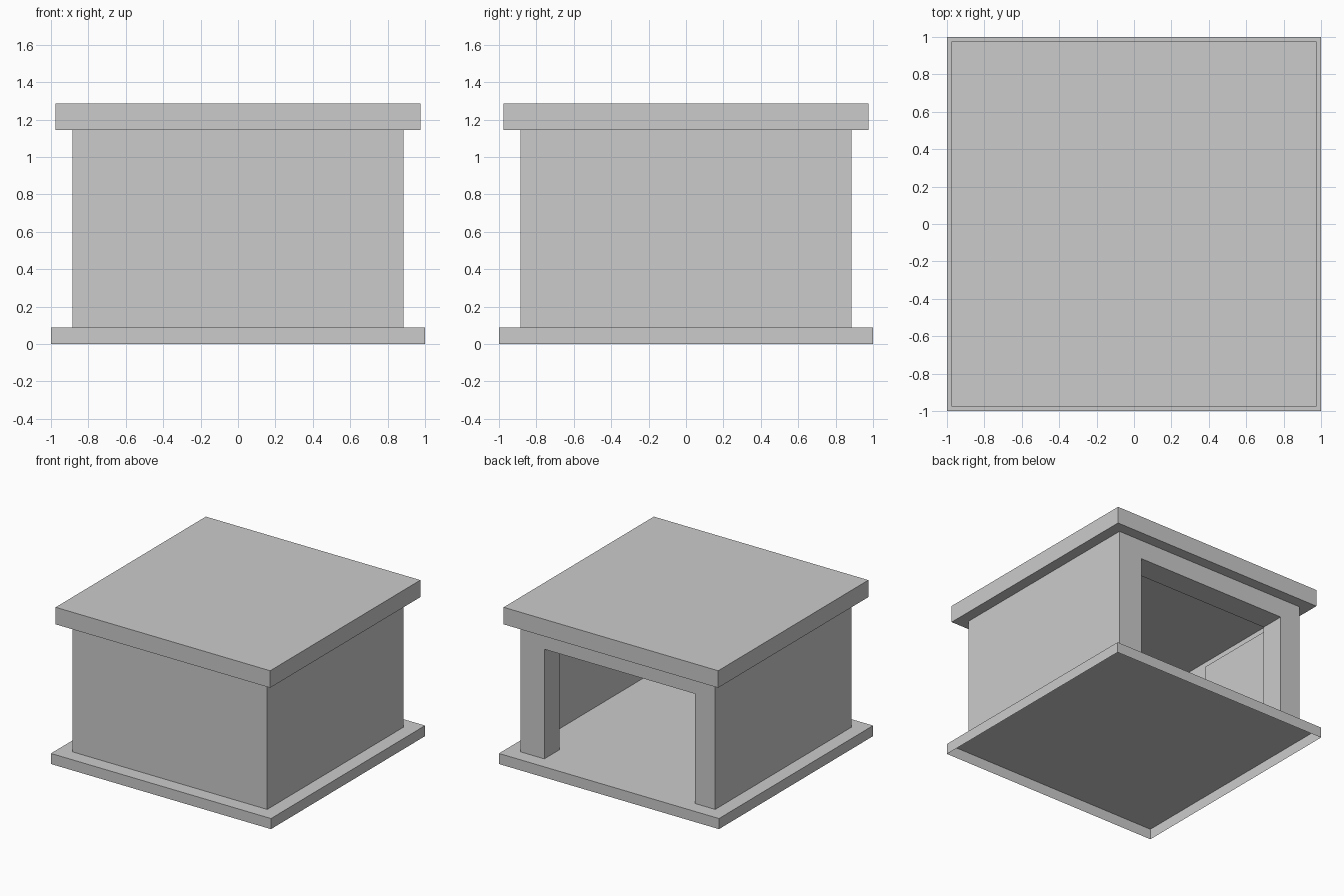
import bpy
import bmesh
from mathutils import Vector

cube = bpy.data.objects.get("Cube")
if cube:
    bpy.data.objects.remove(cube, do_unlink=True)

# Single plain grey for the whole building
grey = bpy.data.materials.new("light_grey")
grey.use_nodes = True
colour = (0.6, 0.6, 0.6, 1)
grey.diffuse_color = colour
grey.node_tree.nodes["Principled BSDF"].inputs["Base Color"].default_value = colour


def box(name, low, high, open_bottom=False):
    """Flat-shaded box between two corners, optionally without its underside."""
    low, high = Vector(low), Vector(high)
    bm = bmesh.new()
    bmesh.ops.create_cube(bm, size=1)
    for v in bm.verts:
        v.co = (low + high) / 2 + v.co * (high - low)
    bm.normal_update()
    if open_bottom:
        under = [f for f in bm.faces if f.normal.z < -0.5]
        bmesh.ops.delete(bm, geom=under, context="FACES")
    mesh = bpy.data.meshes.new(name)
    bm.to_mesh(mesh)
    bm.free()
    mesh.materials.append(grey)
    obj = bpy.data.objects.new(name, mesh)
    bpy.context.collection.objects.link(obj)
    return obj


FLOOR, CEILING, TOP = 0.087, 1.145, 1.285
WALL, ROOF = 0.885, 0.975
THIN = 0.005                          # sheet walls
FRAME_Y = WALL - 0.2                  # inner face of the doorway frame
LEFT, RIGHT, HEAD = 0.668, -0.70, 0.988   # doorway edges

# Hollow floor slab and solid roof slab
box("floor_slab", (-1, -1, 0), (1, 1, FLOOR), open_bottom=True)
box("roof_slab", (-ROOF, -ROOF, CEILING), (ROOF, ROOF, TOP))

# Thin front and side walls
box("front_wall", (-WALL, -WALL, FLOOR), (WALL, -WALL + THIN, CEILING))
for name, x in (("left_wall", WALL - THIN), ("right_wall", -WALL)):
    box(name, (x, -WALL + THIN, FLOOR), (x + THIN, FRAME_Y, CEILING))

# Deep frame around the wide doorway at the back
box("left_pillar", (LEFT, FRAME_Y, FLOOR), (WALL, WALL, HEAD))
box("right_pillar", (-WALL, FRAME_Y, FLOOR), (RIGHT, WALL, HEAD))
box("lintel", (-WALL, FRAME_Y, HEAD), (WALL, WALL, CEILING))

# Shallow panel on the inside of the right wall
box("inner_panel", (-WALL + THIN, -0.21, FLOOR), (-WALL + 0.013, FRAME_Y, 1.10))
